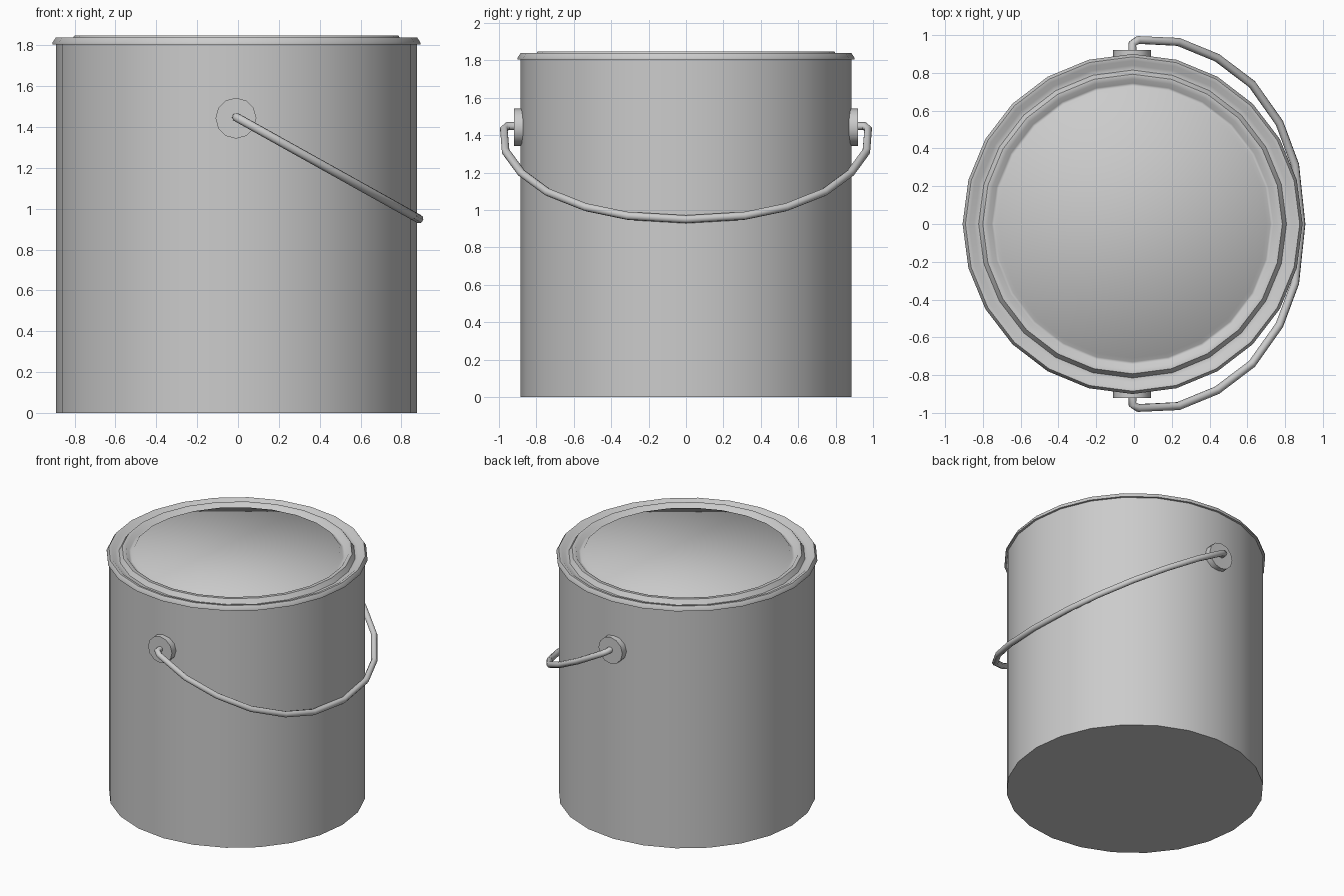
import bpy, bmesh, math

if "Cube" in bpy.data.objects:
    bpy.data.objects.remove(bpy.data.objects["Cube"])

CX = -0.0075      # can axis
SIDES = 24


def finish(obj, angle=40):
    bpy.ops.object.select_all(action='DESELECT')
    obj.select_set(True)
    bpy.context.view_layer.objects.active = obj
    bpy.ops.object.shade_smooth_by_angle(angle=math.radians(angle))


def lathe(name, profile, cap_start=False, cap_end=False, angle=40):
    """Revolve (radius, z) points around the can axis."""
    bm = bmesh.new()
    rings = []
    for r, z in profile:
        rings.append([bm.verts.new((r * math.cos(2 * math.pi * i / SIDES),
                                    r * math.sin(2 * math.pi * i / SIDES), z))
                      for i in range(SIDES)])
    for a, b in zip(rings, rings[1:]):
        for i in range(SIDES):
            j = (i + 1) % SIDES
            bm.faces.new((a[i], a[j], b[j], b[i]))
    if cap_start:
        bm.faces.new(rings[0][::-1])
    if cap_end:
        bm.faces.new(rings[-1])
    mesh = bpy.data.meshes.new(name)
    bm.to_mesh(mesh)
    bm.free()
    obj = bpy.data.objects.new(name, mesh)
    obj.location.x = CX
    bpy.context.collection.objects.link(obj)
    finish(obj, angle)
    return obj


# Can wall and floor
lathe("can_body", [(0.884, 0), (0.884, 1.807)], cap_start=True)

# Rolled rim, groove, raised lid ring, narrow trench and raised lid panel
lathe("rim_and_lid", [
    (0.884, 1.805), (0.900, 1.805), (0.900, 1.815), (0.885, 1.838),
    (0.865, 1.836), (0.840, 1.815), (0.815, 1.815), (0.793, 1.848),
    (0.767, 1.848), (0.745, 1.818), (0.730, 1.818), (0.710, 1.843)],
    cap_end=True, angle=55)

# Round ears holding the handle
for side, name in ((-1, "ear_front"), (1, "ear_back")):
    bpy.ops.mesh.primitive_cylinder_add(
        vertices=12, radius=0.1, depth=0.065,
        location=(-0.01, side * 0.888, 1.443), rotation=(math.pi / 2, 0, 0))
    bpy.context.object.name = name
    finish(bpy.context.object, 31)

# Wire handle: half path in its tilted plane, mirrored across y
half = [(-0.008, 0.90), (-0.008, 0.955), (0.022, 0.974), (0.235, 0.964),
        (0.44, 0.88), (0.625, 0.74), (0.77, 0.535), (0.853, 0.312)]
path = half + [(0.886, 0)] + [(x, -y) for x, y in reversed(half)]
curve = bpy.data.curves.new("handle", 'CURVE')
curve.dimensions = '3D'
curve.bevel_depth = 0.022
curve.bevel_resolution = 2
curve.use_fill_caps = True
spline = curve.splines.new('POLY')
spline.points.add(len(path) - 1)
for p, (x, y) in zip(spline.points, path):
    p.co = (x, y, 1.448 - 0.557 * (x + 0.008), 1)
handle = bpy.data.objects.new("handle", curve)
bpy.context.collection.objects.link(handle)
bpy.ops.object.select_all(action='DESELECT')
handle.select_set(True)
bpy.context.view_layer.objects.active = handle
bpy.ops.object.convert(target='MESH')
finish(bpy.context.object, 50)
